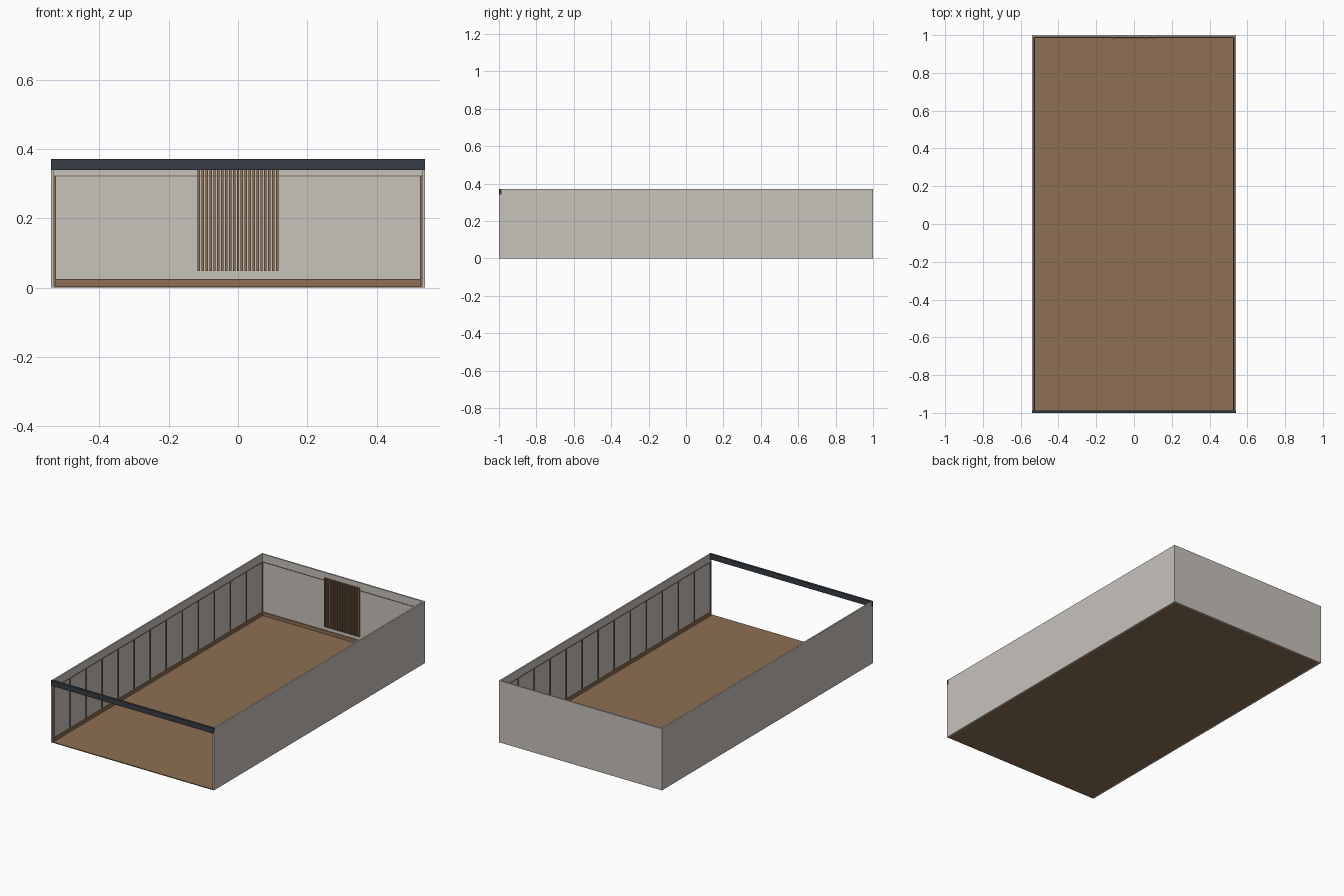
import bpy

if "Cube" in bpy.data.objects:
    bpy.data.objects.remove(bpy.data.objects["Cube"])


def material(name, rgb):
    m = bpy.data.materials.new(name)
    m.diffuse_color = (*rgb, 1)
    m.use_nodes = True
    m.node_tree.nodes["Principled BSDF"].inputs["Base Color"].default_value = m.diffuse_color
    return m


PLASTER = material("plaster", (0.57, 0.54, 0.50))
WOOD = material("wood", (0.27, 0.16, 0.087))
STEEL = material("dark_steel", (0.038, 0.048, 0.058))


def box(name, x, y, z, mat):
    """Box from (min, max) ranges on each axis."""
    bpy.ops.mesh.primitive_cube_add(size=1, location=[sum(r) / 2 for r in (x, y, z)])
    o = bpy.context.object
    o.name = name
    o.scale = [r[1] - r[0] for r in (x, y, z)]
    bpy.ops.object.transform_apply(location=False, rotation=False, scale=True)
    o.data.materials.append(mat)
    return o


W, L, H, T = 0.54, 1.0, 0.37, 0.009   # half width, half length, height, wall thickness
IX, IY = W - T, L - T                 # inner wall faces
FLOOR = 0.005


def side_box(name, x, y, z, mat):
    """The same box on the right and left walls."""
    box(name + "_right", x, y, z, mat)
    box(name + "_left", (-x[1], -x[0]), y, z, mat)


# Floor and three walls, front left open
box("floor", (-IX, IX), (-L, IY), (0, FLOOR), WOOD)
side_box("wall", (IX, W), (-L, L), (0, H), PLASTER)
box("wall_back", (-IX, IX), (IY, L), (0, H), PLASTER)

# Baseboards and thin upper rails
side_box("baseboard", (IX - 0.006, IX), (-IY, IY), (FLOOR, 0.025), WOOD)
box("baseboard_back", (-IX + 0.006, IX - 0.006), (IY - 0.006, IY), (FLOOR, 0.025), WOOD)
side_box("rail", (IX - 0.003, IX), (-IY, IY), (0.321, 0.324), WOOD)
box("rail_back", (-IX + 0.003, IX - 0.003), (IY - 0.003, IY), (0.321, 0.324), WOOD)

# Vertical battens dividing the side walls into panels
PANELS = 13
for i in range(PANELS + 1):
    y = -0.987 + i * 1.974 / PANELS
    side_box(f"batten_{i}", (IX - 0.005, IX), (y - 0.002, y + 0.002), (0.025, 0.321), WOOD)

# Slatted feature panel on the back wall
SLATS = 21
for i in range(SLATS):
    x = -0.113 + i * 0.226 / (SLATS - 1)
    box(f"slat_{i}", (x - 0.0035, x + 0.0035), (IY - 0.009, IY), (0.048, 0.34), WOOD)

# Beam across the open front
box("front_beam", (-W, W), (-L - 0.001, -L + 0.013), (0.34, H + 0.001), STEEL)
